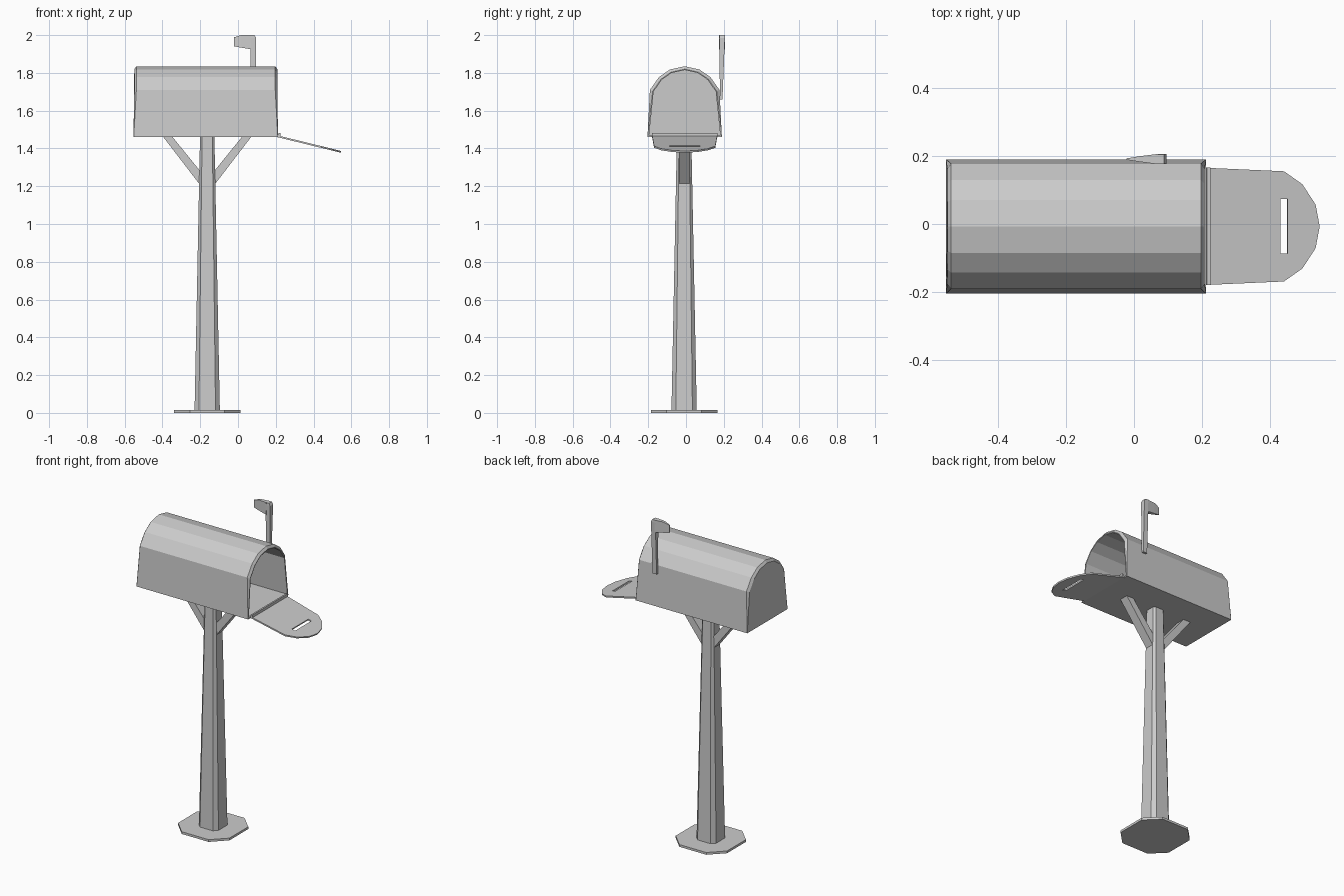
import bpy
import bmesh
from mathutils import Vector

cube = bpy.data.objects.get("Cube")
if cube:
    bpy.data.objects.remove(cube, do_unlink=True)

# One plain grey for the whole model
grey = bpy.data.materials.new("light_grey")
grey.use_nodes = True
COLOUR = (0.6, 0.6, 0.6, 1)
grey.diffuse_color = COLOUR
grey.node_tree.nodes["Principled BSDF"].inputs["Base Color"].default_value = COLOUR

MID_Y = -0.007            # centre line of the box
POST_X, POST_Y = -0.163, -0.01


def finish(name, bm):
    bmesh.ops.recalc_face_normals(bm, faces=bm.faces[:])
    mesh = bpy.data.meshes.new(name)
    bm.to_mesh(mesh)
    bm.free()
    mesh.materials.append(grey)
    obj = bpy.data.objects.new(name, mesh)
    bpy.context.collection.objects.link(obj)
    return obj


def loft(name, sections):
    """Skin a list of equal-length point loops and cap both ends."""
    bm = bmesh.new()
    rings = [[bm.verts.new(p) for p in s] for s in sections]
    for a, b in zip(rings, rings[1:]):
        for i in range(len(a)):
            j = (i + 1) % len(a)
            bm.faces.new((a[i], a[j], b[j], b[i]))
    bm.faces.new(rings[0])
    bm.faces.new(rings[-1])
    return finish(name, bm)


def octagon(half, cut, z):
    """Square with clipped corners around the post axis."""
    k = half - cut
    pts = [(half, -k), (half, k), (k, half), (-k, half),
           (-half, k), (-half, -k), (-k, -half), (k, -half)]
    return [(POST_X + x, POST_Y + y, z) for x, y in pts]


# Base plate and tapered post
loft("base_plate", [octagon(0.176, 0.084, 0), octagon(0.176, 0.084, 0.014)])
loft("post", [octagon(0.067, 0.023, 0.01), octagon(0.038, 0.011, 1.465)])

# Two diagonal braces, mirrored about the post
for side, name in ((-1, "back_brace"), (1, "front_brace")):
    shape = [(0.025, 1.19), (0.025, 1.265), (0.187, 1.465), (0.236, 1.465)]
    loft(name, [[(POST_X + side * x, y, z) for x, z in shape]
                for y in (-0.036, 0.02)])

# Arched box: bevelled ends, hollow, open towards +x
HALF_ARCH = [(0.197, 1.46), (0.184, 1.71), (0.136, 1.778), (0.078, 1.818)]


def arch(x, inset=0.0, floor=0.0, slant=0.0):
    """Arch section; slant shifts everything above the floor along x."""
    half = [(HALF_ARCH[0][0] - floor, 1.46 + floor, x)]
    half += [(y * (1 - inset / 0.19), z - inset * (z - 1.6) / 0.235, x + slant)
             for y, z in HALF_ARCH[1:]]
    top = [(0, 1.835 - inset, x + slant)]
    pts = half + top + [(-y, z, px) for y, z, px in reversed(half)]
    return [(px, MID_Y + y, z) for y, z, px in pts]


loft("mailbox_body", [
    arch(-0.553, 0.015, 0, 0.004),
    arch(-0.552, 0, 0, 0.014),
    arch(0.211, 0, 0, -0.014),
    arch(0.212, 0.015, 0, -0.004),
    arch(0.211, 0.02, 0.009, -0.004),
    arch(-0.543, 0.02, 0.009),
])

# Lowered door: rounded sloping plate with a slot cut through
def slope(x):
    return 1.463 - 0.245 * (x - 0.215)


def on_door(points):
    return [Vector((x, MID_Y + y, slope(x))) for x, y in points]


half_door = [(0.217, 0.172), (0.44, 0.162), (0.494, 0.124), (0.533, 0.064)]
outline = half_door + [(0.545, 0)] + [(x, -y) for x, y in reversed(half_door)]
slot = [(0.429, -0.08), (0.451, -0.08), (0.451, 0.08), (0.429, 0.08)]

bm = bmesh.new()
for loop in (outline, slot):
    vs = [bm.verts.new(p) for p in on_door(loop)]
    for i, v in enumerate(vs):
        bm.edges.new((v, vs[(i + 1) % len(vs)]))
bmesh.ops.triangle_fill(bm, edges=bm.edges[:], use_beauty=True,
                        normal=(0.24, 0, 0.97))
door = finish("door", bm)
plate = door.modifiers.new("thickness", 'SOLIDIFY')
plate.thickness = 0.009
plate.offset = 0

# Hinge strip between box and door
loft("door_hinge", [[(x, y, z) for x, z in
                     ((0.208, 1.458), (0.225, 1.458), (0.225, 1.482), (0.215, 1.482))]
                    for y in (MID_Y - 0.173, MID_Y + 0.173)])

# Signal flag: tapered arm and wedge-shaped head
def flag_section(x0, x1, y0, y1, z):
    return [(x0, y0, z), (x1, y0, z), (x1, y1, z), (x0, y1, z)]


loft("flag_arm", [flag_section(0.066, 0.094, 0.18, 0.193, 1.66),
                  flag_section(0.066, 0.096, 0.176, 0.206, 1.985),
                  flag_section(0.068, 0.088, 0.177, 0.205, 2.0)])


def flag_slice(x, half_y, z0, z1):
    return [(x, 0.191 + s * half_y, z) for s, z in
            ((-1, z0), (1, z0), (1, z1), (-1, z1))]


loft("flag_head", [flag_slice(-0.022, 0.002, 1.941, 1.988),
                   flag_slice(0.015, 0.008, 1.934, 2.0),
                   flag_slice(0.07, 0.015, 1.925, 2.0)])
